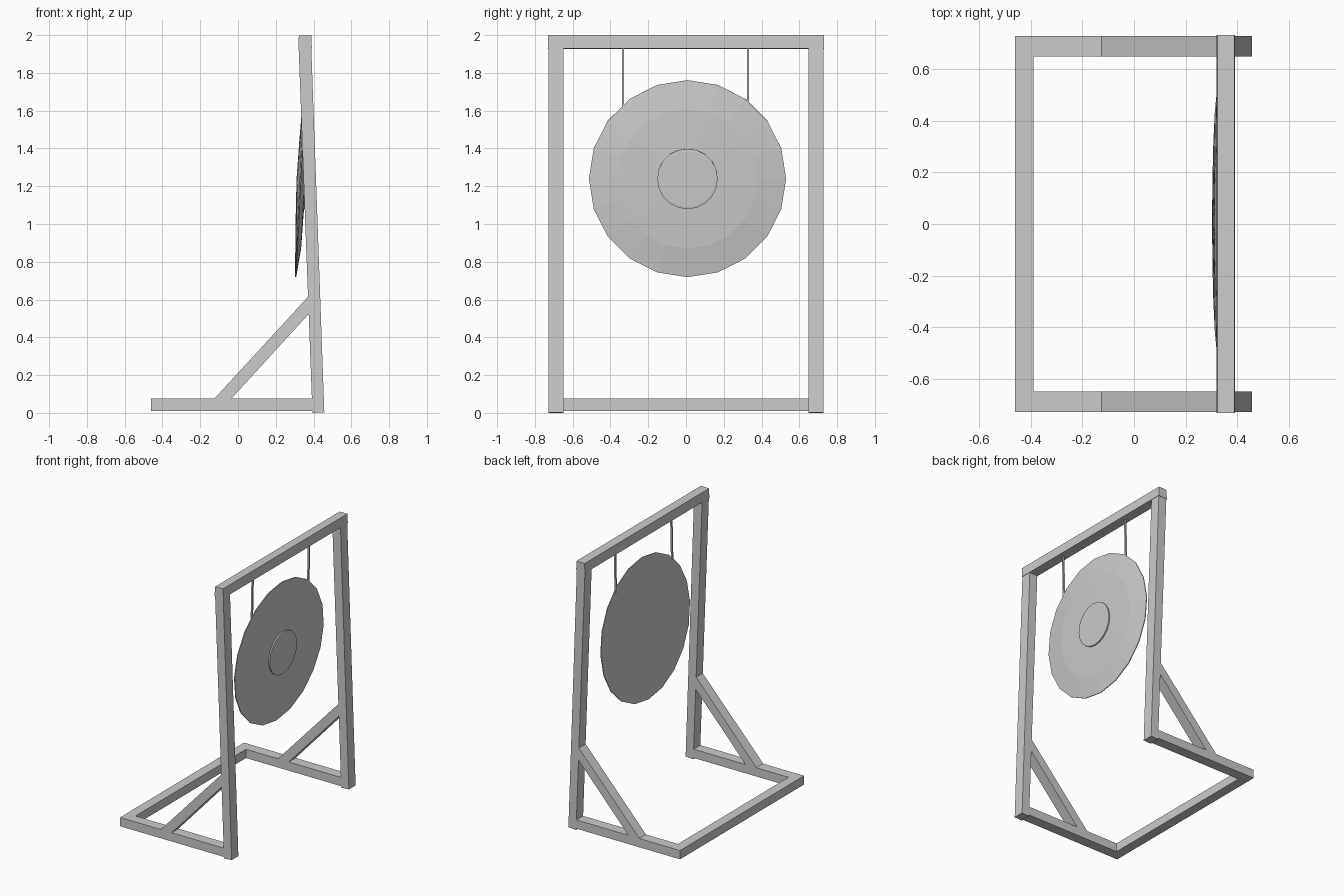
import bpy, bmesh, math
from mathutils import Vector, Matrix

if "Cube" in bpy.data.objects:
    bpy.data.objects.remove(bpy.data.objects["Cube"])


def make_object(name, bm):
    bmesh.ops.recalc_face_normals(bm, faces=bm.faces)
    mesh = bpy.data.meshes.new(name)
    bm.to_mesh(mesh)
    bm.free()
    ob = bpy.data.objects.new(name, mesh)
    bpy.context.collection.objects.link(ob)
    return ob


def prism(name, profile, y0, y1):
    """Extrude an x-z outline from y0 to y1."""
    bm = bmesh.new()
    face = bm.faces.new([bm.verts.new((x, y0, z)) for x, z in profile])
    ext = bmesh.ops.extrude_face_region(bm, geom=[face])
    verts = [g for g in ext["geom"] if isinstance(g, bmesh.types.BMVert)]
    bmesh.ops.translate(bm, verts=verts, vec=(0, y1 - y0, 0))
    return make_object(name, bm)


def lathe(name, profile, sides, matrix):
    """Spin (radius, height) points around z; radius 0 closes the end."""
    bm = bmesh.new()
    rings = []
    for r, h in profile:
        n = sides if r > 0 else 1
        rings.append([bm.verts.new((r * math.cos(2 * math.pi * i / sides),
                                    r * math.sin(2 * math.pi * i / sides), h)) for i in range(n)])
    for a, b in zip(rings, rings[1:]):
        for i in range(sides):
            j = (i + 1) % sides
            quad = [a[i % len(a)], a[j % len(a)], b[j % len(b)], b[i % len(b)]]
            bm.faces.new(list(dict.fromkeys(quad)))
    bm.transform(matrix)
    return make_object(name, bm)


# Side frames: leaning post, floor runner and diagonal brace
for side, y0, y1 in (("left", -0.727, -0.648), ("right", 0.648, 0.727)):
    prism(f"{side}_post", [(0.394, 0), (0.457, 0.003), (0.388, 1.932), (0.321, 1.932)], y0, y1)
    prism(f"{side}_runner", [(-0.388, 0.01), (0.44, 0.01), (0.44, 0.075), (-0.388, 0.075)], y0, y1)
    prism(f"{side}_brace", [(-0.13, 0.07), (-0.04, 0.07), (0.385, 0.535), (0.385, 0.63)], y0, y1)

# Cross members
prism("back_rail", [(-0.46, 0.01), (-0.388, 0.01), (-0.388, 0.075), (-0.46, 0.075)], -0.727, 0.727)
prism("top_beam", [(0.319, 1.927), (0.391, 1.93), (0.388, 2.0), (0.322, 1.998)], -0.73, 0.73)

# Gong, tilted slightly and facing +x
axis = Vector((1, 0, -0.048))
place = Matrix.Translation((0.33, 0.008, 1.24)) @ axis.to_track_quat('Z', 'Y').to_matrix().to_4x4()
lathe("gong", [(0, -0.02), (0.2, -0.015), (0.37, -0.009), (0.522, -0.003), (0.522, 0.003),
               (0.37, 0.022), (0.16, 0.027), (0, 0.028)], 20, place)
lathe("gong_boss", [(0, 0.02), (0.16, 0.02), (0.16, 0.037), (0.15, 0.039), (0, 0.039)], 20, place)

# Hanging cords
for side, y in (("left", -0.333), ("right", 0.328)):
    prism(f"{side}_cord", [(0.341, 1.62), (0.353, 1.62), (0.36, 1.94), (0.348, 1.94)], y - 0.006, y + 0.006)
